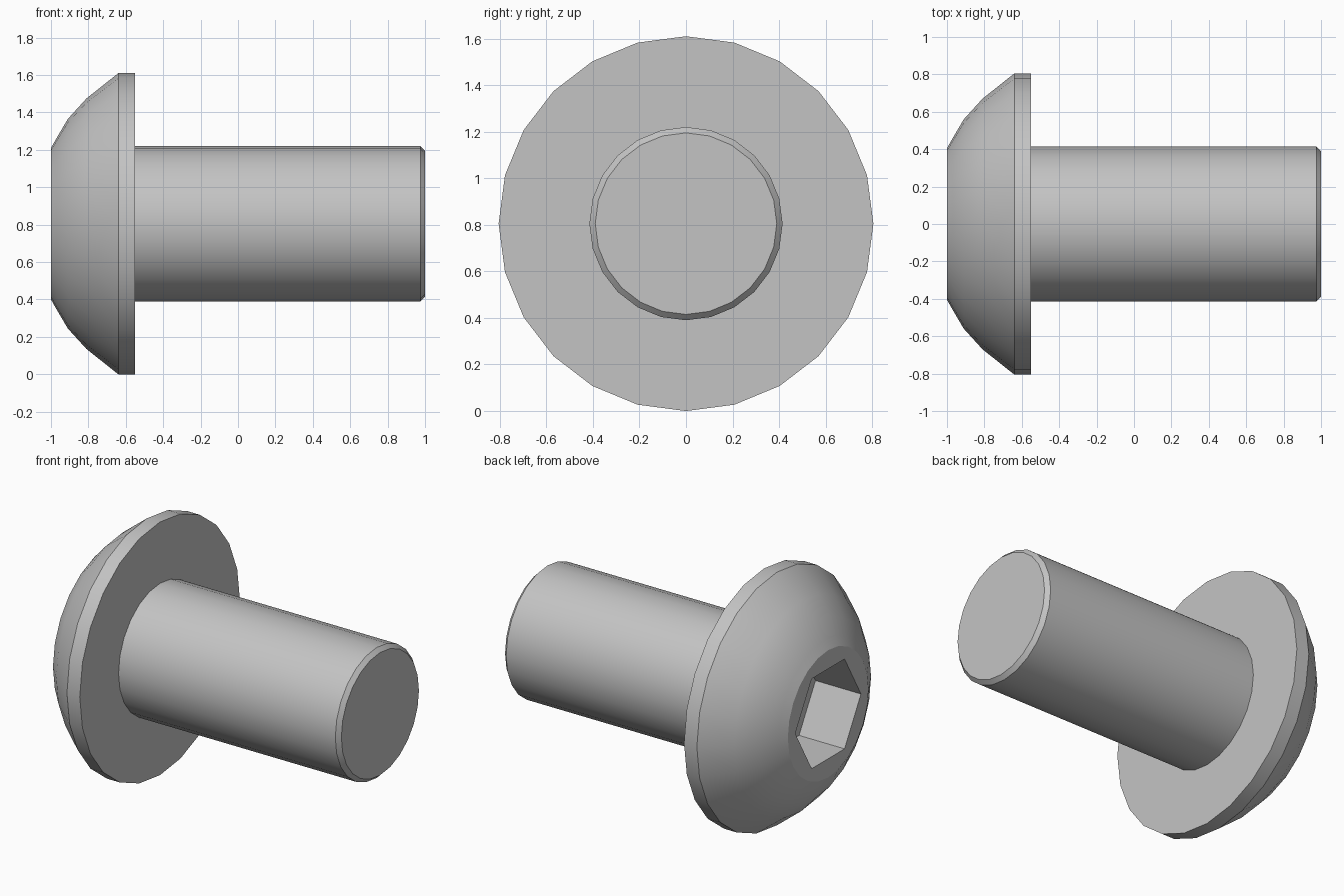
import bpy, bmesh
from math import cos, sin, pi, radians

if "Cube" in bpy.data.objects:
    bpy.data.objects.remove(bpy.data.objects["Cube"], do_unlink=True)

AXIS_Z = 0.805
SIDES = 24

steel = bpy.data.materials.new("grey steel")
steel.use_nodes = True
colour = (0.55, 0.55, 0.55, 1)
steel.diffuse_color = colour
steel.node_tree.nodes["Principled BSDF"].inputs["Base Color"].default_value = colour


def ring(bm, x, r, n=SIDES):
    """Regular polygon of vertices around the bolt axis."""
    return [bm.verts.new((x, r * cos(2 * pi * i / n), AXIS_Z + r * sin(2 * pi * i / n)))
            for i in range(n)]


def skin(bm, a, b):
    n = len(a)
    for i in range(n):
        j = (i + 1) % n
        bm.faces.new((a[i], a[j], b[j], b[i]))


def lathe(bm, profile, n=SIDES):
    """Skin rings along the axis; returns the first and last ring."""
    rings = [ring(bm, x, r, n) for x, r in profile]
    for a, b in zip(rings, rings[1:]):
        skin(bm, a, b)
    return rings[0], rings[-1]


def finish(bm, name):
    bmesh.ops.recalc_face_normals(bm, faces=bm.faces)
    mesh = bpy.data.meshes.new(name)
    bm.to_mesh(mesh)
    bm.free()
    mesh.materials.append(steel)
    obj = bpy.data.objects.new(name, mesh)
    bpy.context.collection.objects.link(obj)
    bpy.ops.object.select_all(action='DESELECT')
    obj.select_set(True)
    bpy.context.view_layer.objects.active = obj
    bpy.ops.object.shade_smooth_by_angle(angle=radians(25))


# Domed head with a short cylindrical rim and a flat underside
bm = bmesh.new()
front, back = lathe(bm, [(-1, 0.405), (-0.97, 0.458), (-0.91, 0.56),
                         (-0.81, 0.67), (-0.64, 0.805), (-0.55, 0.805)])
bm.faces.new(back)

# Hexagonal socket sunk into the head, corners pointing sideways
mouth, floor = lathe(bm, [(-1, 0.33), (-0.68, 0.33)], 6)
bm.faces.new(floor)
edges = [bm.edges.get((loop[i - 1], loop[i])) for loop in (front, mouth) for i in range(len(loop))]
bmesh.ops.triangle_fill(bm, use_beauty=True, edges=edges, normal=(-1, 0, 0))
finish(bm, "head")

# Plain shank with a chamfered tip
bm = bmesh.new()
base, tip = lathe(bm, [(-0.56, 0.415), (0.975, 0.415), (1, 0.39)])
bm.faces.new(base)
bm.faces.new(tip)
finish(bm, "shank")
